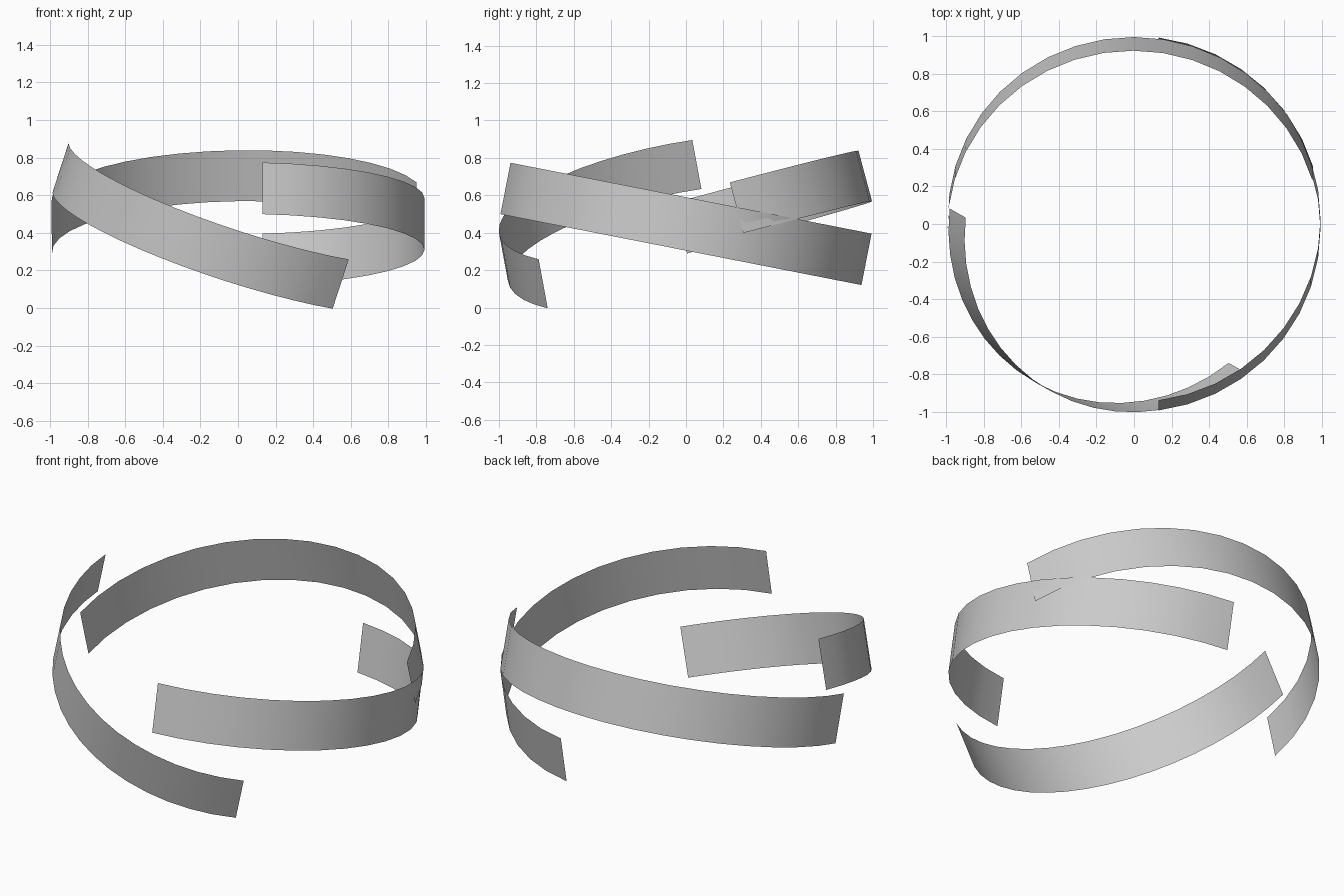
import bpy, bmesh
from math import radians, cos, sin
from mathutils import Matrix, Vector

if "Cube" in bpy.data.objects:
    bpy.data.objects.remove(bpy.data.objects["Cube"])

RADIUS, HALF_WIDTH, CENTRE_Z, SEGMENTS = 0.992, 0.14, 0.447, 18


def arc_band(name, high_dir, tilt, middle, half_span):
    """Thin strip along part of a tilted ring; angles in degrees, measured from the ring's high point."""
    m = (Matrix.Translation((0, 0, CENTRE_Z))
         @ Matrix.Rotation(radians(high_dir), 4, 'Z')
         @ Matrix.Rotation(radians(-tilt), 4, 'Y'))
    bm = bmesh.new()
    rows = []
    for i in range(SEGMENTS + 1):
        a = radians(middle - half_span + 2 * half_span * i / SEGMENTS)
        rows.append([bm.verts.new(m @ Vector((RADIUS * cos(a), RADIUS * sin(a), h)))
                     for h in (-HALF_WIDTH, HALF_WIDTH)])
    for (a0, a1), (b0, b1) in zip(rows, rows[1:]):
        bm.faces.new((a0, b0, b1, a1)).smooth = True
    mesh = bpy.data.meshes.new(name)
    bm.to_mesh(mesh)
    bm.free()
    obj = bpy.data.objects.new(name, mesh)
    bpy.context.collection.objects.link(obj)
    return obj


# Three open bands circling the same centre at different tilts
arc_band("right_band", -90, 11.1, 90, 82.5)
arc_band("front_left_band", 150.5, 20.6, 90.5, 66)
arc_band("back_band", 86.8, 15, 12.4, 82.7)
